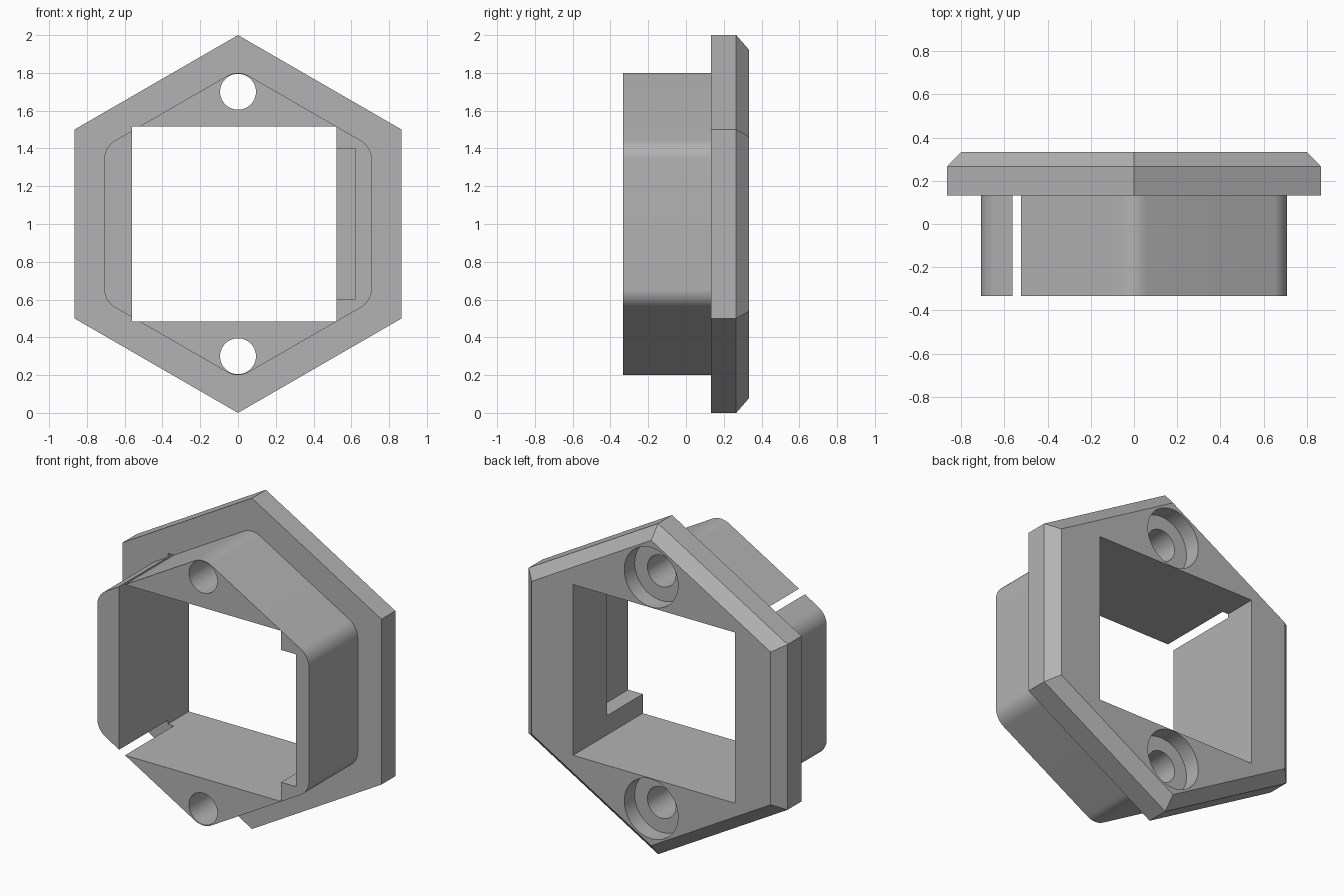
import bpy
import bmesh
from math import sin, cos, radians, pi

if "Cube" in bpy.data.objects:
    bpy.data.objects.remove(bpy.data.objects["Cube"])

grey = bpy.data.materials.new("plain grey")
grey.use_nodes = True
colour = (0.45, 0.45, 0.45, 1)
grey.diffuse_color = colour
grey.node_tree.nodes["Principled BSDF"].inputs["Base Color"].default_value = colour

MID = 1.0             # height of the centre
FRONT, STEP, BEVEL, BACK = -0.333, 0.133, 0.266, 0.333


def loft(name, sections):
    """Solid through (y, outline) sections, each outline a list of (x, z)."""
    bm = bmesh.new()
    rings = [[bm.verts.new((x, y, z)) for x, z in outline] for y, outline in sections]
    n = len(rings[0])
    for a, b in zip(rings, rings[1:]):
        for i in range(n):
            j = (i + 1) % n
            bm.faces.new((a[i], a[j], b[j], b[i]))
    bm.faces.new(rings[0])
    bm.faces.new(rings[-1])
    bmesh.ops.recalc_face_normals(bm, faces=bm.faces)
    mesh = bpy.data.meshes.new(name)
    bm.to_mesh(mesh)
    bm.free()
    mesh.materials.append(grey)
    obj = bpy.data.objects.new(name, mesh)
    bpy.context.collection.objects.link(obj)
    return obj


def polygon(radius, sides, z=MID):
    return [(radius * sin(2 * pi * i / sides), z + radius * cos(2 * pi * i / sides))
            for i in range(sides)]


def rounded_hexagon(apothem, r, steps=10):
    reach = (apothem - r) / cos(pi / 6)
    points = []
    for cx, cz in polygon(reach, 6):
        # arc of sixty degrees, centred on the corner direction
        length = ((cx ** 2) + (cz - MID) ** 2) ** 0.5
        ux, uz = cx / length, (cz - MID) / length
        for k in range(steps + 1):
            t = radians(-30 + 60 * k / steps)
            points.append((cx + r * (ux * cos(t) + uz * sin(t)),
                           cz + r * (uz * cos(t) - ux * sin(t))))
    return points


def rectangle(x0, x1, half):
    return [(x0, MID - half), (x1, MID - half), (x1, MID + half), (x0, MID + half)]


def prism(name, outline, y0, y1):
    return loft(name, [(y0, outline), (y1, outline)])


def combine(target, other, operation):
    mod = target.modifiers.new(other.name, "BOOLEAN")
    mod.object, mod.operation, mod.solver = other, operation, "EXACT"
    bpy.context.view_layer.objects.active = target
    bpy.ops.object.modifier_apply(modifier=mod.name)
    bpy.data.objects.remove(other)


# Bevelled hexagonal flange with the rounded sleeve in front of it
housing = loft("hexagonal_housing", [(STEP, polygon(1.0, 6)), (BEVEL, polygon(1.0, 6)),
                                     (BACK, polygon(0.923, 6))])
sleeve = prism("sleeve", rounded_hexagon(0.708, 0.112), FRONT, STEP + 0.06)
combine(housing, sleeve, "UNION")

# Window through everything, which also splits the sleeve on one side
combine(housing, prism("window", rectangle(-0.562, 0.522, 0.516), -1, 1), "DIFFERENCE")

# Shallow pocket in the side wall, open to the front
combine(housing, prism("pocket", rectangle(0.4, 0.62, 0.4), -1, 0.01), "DIFFERENCE")

# Counterbored screw holes above and below the window
for side in (1, -1):
    z = MID + side * 0.7
    combine(housing, prism("screw_hole", polygon(0.095, 48, z), -1, 1), "DIFFERENCE")
    combine(housing, prism("counterbore", polygon(0.18, 48, z), BACK - 0.1, 1), "DIFFERENCE")

bpy.ops.object.select_all(action="DESELECT")
housing.select_set(True)
bpy.context.view_layer.objects.active = housing
bpy.ops.object.shade_smooth_by_angle(angle=radians(25))
